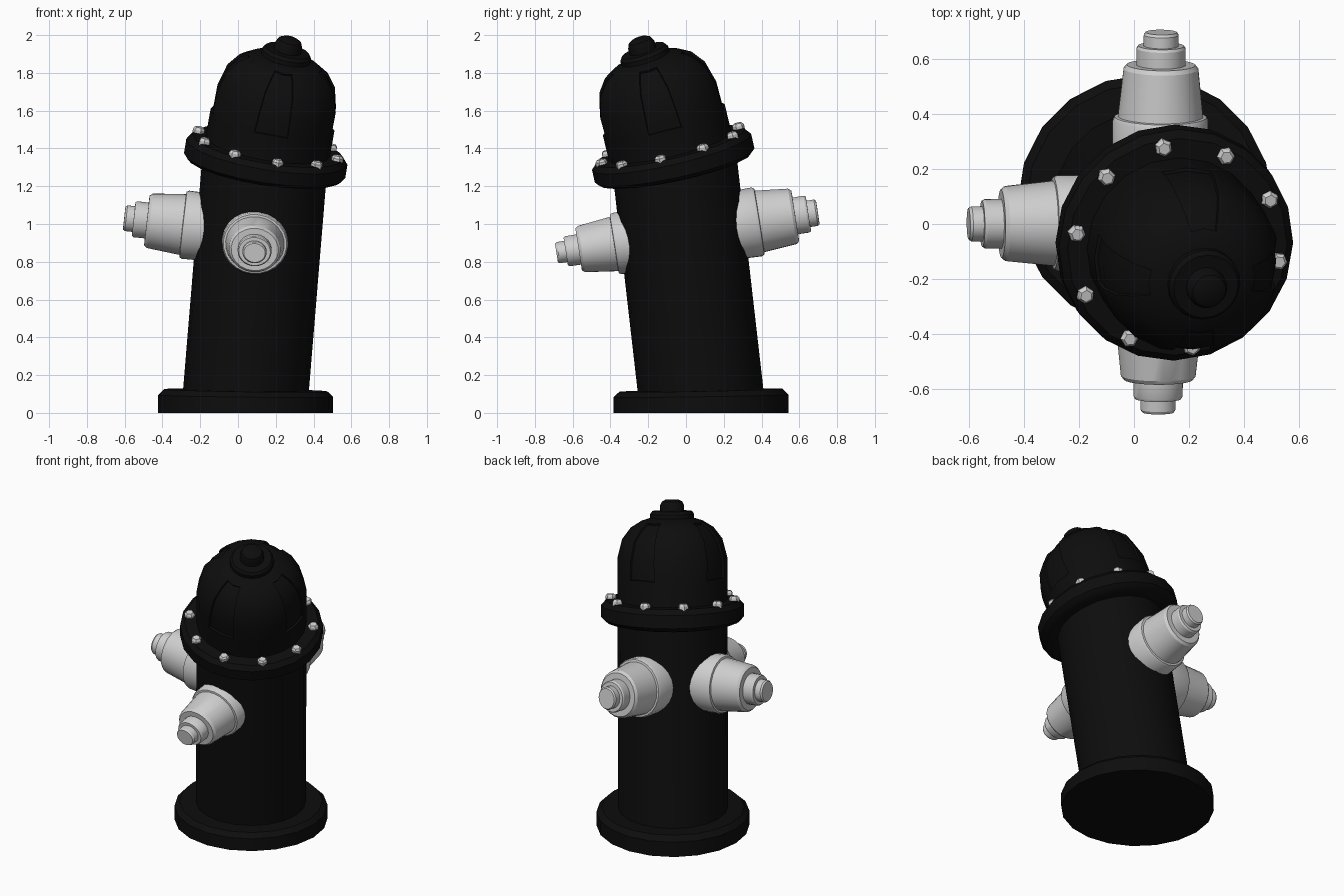
import bpy
import bmesh
import math
from mathutils import Matrix, Vector

if "Cube" in bpy.data.objects:
    bpy.data.objects.remove(bpy.data.objects["Cube"], do_unlink=True)

CURVE = 0.198                              # bend per unit of height
LEAN = Vector((0.585, -0.811, 0))          # direction of the lean
FOOT = Vector((0.04, 0.08, 0))             # centre of the base
SIDES = 20


def make_material(name, rgb, roughness):
    mat = bpy.data.materials.new(name)
    mat.use_nodes = True
    colour = (*rgb, 1)
    mat.diffuse_color = colour
    node = mat.node_tree.nodes["Principled BSDF"]
    node.inputs["Base Color"].default_value = colour
    node.inputs["Roughness"].default_value = roughness
    return mat


black = make_material("black_paint", (0.004, 0.004, 0.004), 0.6)
grey = make_material("light_grey", (0.62, 0.62, 0.62), 0.5)


def bend(p):
    """Bend an upright point along the lean and move it over the foot."""
    along = p.dot(LEAN)
    side = p - LEAN * along
    side.z = 0
    radius = 1 / CURVE
    angle = p.z * CURVE
    new_along = radius - (radius - along) * math.cos(angle)
    height = (radius - along) * math.sin(angle)
    return FOOT + side + LEAN * new_along + Vector((0, 0, height))


def lathe(bm, profile, sides=SIDES, matrix=Matrix()):
    """Closed solid of revolution from (radius, height) pairs."""
    rings = []
    for r, z in profile:
        rings.append([bm.verts.new(matrix @ Vector((
            r * math.cos(math.tau * i / sides),
            r * math.sin(math.tau * i / sides), z))) for i in range(sides)])
    for low, high in zip(rings, rings[1:]):
        for i in range(sides):
            j = (i + 1) % sides
            bm.faces.new((low[i], low[j], high[j], high[i]))
    bm.faces.new(rings[0][::-1])
    bm.faces.new(rings[-1])


def finish(name, bm, mat):
    """Bend the upright mesh and turn it into a shaded object."""
    bmesh.ops.recalc_face_normals(bm, faces=bm.faces)
    for v in bm.verts:
        v.co = bend(v.co)
    mesh = bpy.data.meshes.new(name)
    bm.to_mesh(mesh)
    bm.free()
    mesh.materials.append(mat)
    obj = bpy.data.objects.new(name, mesh)
    bpy.context.collection.objects.link(obj)
    bpy.ops.object.select_all(action="DESELECT")
    obj.select_set(True)
    bpy.context.view_layer.objects.active = obj
    bpy.ops.object.shade_smooth_by_angle(angle=math.radians(30))
    return obj


# Black turned parts, stacked from the ground up
turned_parts = {
    "base_plate": [(0.463, 0), (0.463, 0.09), (0.432, 0.12)],
    "barrel": [(0.333, 0.1), (0.333, 1.32)],
    "bonnet_flange": [(0.37, 1.295), (0.41, 1.305), (0.432, 1.325),
                      (0.432, 1.4), (0.405, 1.43)],
    "top_collar": [(0.133, 1.89), (0.133, 1.95), (0.12, 1.968)],
    "top_nut": [(0.073, 1.95), (0.073, 2.0), (0.062, 2.025), (0.04, 2.037)],
}
for part, outline in turned_parts.items():
    bm = bmesh.new()
    lathe(bm, outline)
    finish(part, bm, black)

# Dome with four recessed panels
PANEL_LOW, PANEL_HIGH = 1.56, 1.91
bm = bmesh.new()
lathe(bm, [(0.333, 1.41), (0.333, PANEL_LOW), (0.333, 1.685), (0.303, 1.8),
           (0.25, 1.87), (0.185, PANEL_HIGH), (0.12, 1.93)])
bm.normal_update()
for quarter in range(4):
    facing = Vector((math.cos(quarter * math.pi / 2),
                     math.sin(quarter * math.pi / 2), 0))
    panel = []
    for f in bm.faces:
        centre = f.calc_center_median()
        flat = Vector((centre.x, centre.y, 0))
        if (PANEL_LOW < centre.z < PANEL_HIGH and flat.length > 0.05
                and flat.angle(facing) < math.tau / SIDES):
            panel.append(f)
    bmesh.ops.inset_region(bm, faces=panel, thickness=0.018)
    bmesh.ops.inset_region(bm, faces=panel, thickness=0.002, depth=-0.012)
finish("dome", bm, black)

# Ring of hexagonal bolts on the flange
bm = bmesh.new()
for i in range(10):
    angle = math.radians(36 * i - 9)
    spot = Matrix.Rotation(angle, 4, "Z") @ Matrix.Translation((0.378, 0, 1.42))
    lathe(bm, [(0.032, 0), (0.032, 0.025), (0.022, 0.038)], 6, spot)
finish("flange_bolts", bm, grey)

# Three stepped outlets
outlet = [(0.175, 0.2), (0.175, 0.375), (0.168, 0.388), (0.156, 0.39),
          (0.137, 0.565), (0.125, 0.58), (0.09, 0.58), (0.09, 0.64),
          (0.084, 0.65), (0.064, 0.65), (0.064, 0.69), (0.057, 0.7)]
for part, turn in (("front_outlet", -90), ("back_outlet", 90),
                   ("right_outlet", 180)):
    bm = bmesh.new()
    aim = (Matrix.Translation((0, 0, 0.96))
           @ Matrix.Rotation(math.radians(turn), 4, "Z")
           @ Matrix.Rotation(math.pi / 2, 4, "Y"))
    lathe(bm, outlet, 24, aim)
    finish(part, bm, grey)
